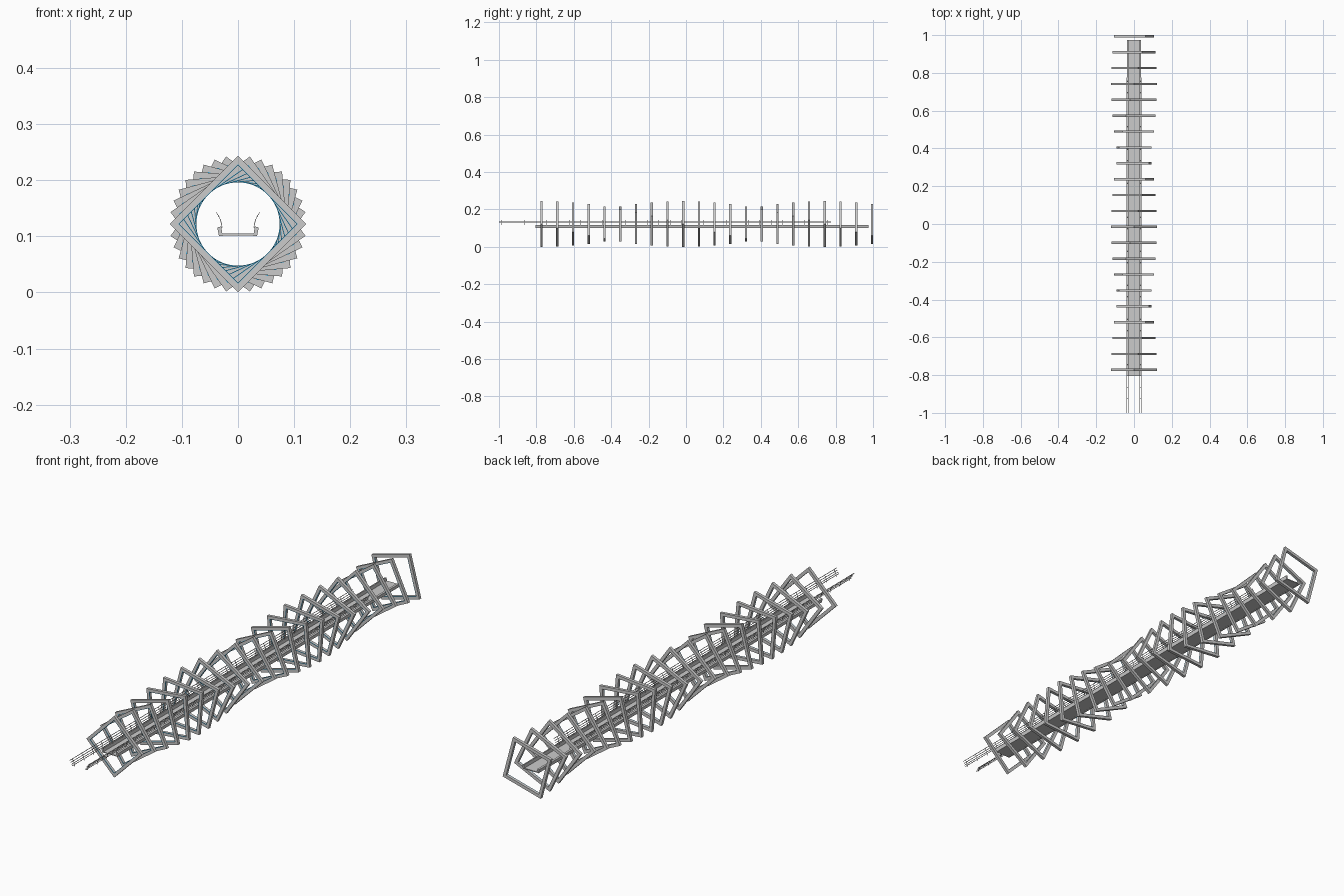
import bpy, bmesh, math
from mathutils import Matrix

if "Cube" in bpy.data.objects:
    bpy.data.objects.remove(bpy.data.objects["Cube"])

CZ = 0.122                      # height of the tunnel axis


def material(name, rgb):
    m = bpy.data.materials.new(name)
    m.diffuse_color = (*rgb, 1)
    m.use_nodes = True
    m.node_tree.nodes["Principled BSDF"].inputs["Base Color"].default_value = m.diffuse_color
    return m


grey = material("grey metal", (0.6, 0.6, 0.6))
blue = material("blue light", (0.03, 0.36, 0.65))


def finish(bm, name, mat):
    bmesh.ops.recalc_face_normals(bm, faces=bm.faces)
    me = bpy.data.meshes.new(name)
    bm.to_mesh(me)
    bm.free()
    me.materials.append(mat)
    ob = bpy.data.objects.new(name, me)
    bpy.context.collection.objects.link(ob)
    return ob


def prism(bm, pts, y0, y1):
    """Extrude an x-z outline along y."""
    a = [bm.verts.new((x, y0, z)) for x, z in pts]
    b = [bm.verts.new((x, y1, z)) for x, z in pts]
    bm.faces.new(a)
    bm.faces.new(b[::-1])
    for i in range(len(pts)):
        j = (i + 1) % len(pts)
        bm.faces.new((a[i], b[i], b[j], a[j]))


def square_ring(name, profile, mat):
    """Sweep a (radius, y) profile round a square, with mitred corners."""
    bm = bmesh.new()
    loops = [[bm.verts.new((sx * r, y, sz * r))
              for sx, sz in ((-1, -1), (1, -1), (1, 1), (-1, 1))] for r, y in profile]
    for k, p in enumerate(loops):
        q = loops[(k + 1) % len(loops)]
        for i in range(4):
            j = (i + 1) % 4
            bm.faces.new((p[i], p[j], q[j], q[i]))
    return finish(bm, name, mat)


# frame section with a small rebate at the inner front edge, filled by the light strip
OUT, MID, INN, H, D = 0.0863, 0.0756, 0.0741, 0.006, -0.0045
FRAME = [(OUT, -H), (MID, -H), (MID, D), (INN, D), (INN, H), (OUT, H)]
STRIP = [(MID, -H), (INN, -H), (INN, D), (MID, D)]

# twisting row of square frames
COUNT, FIRST, LAST = 22, -0.772, 0.994
for i in range(COUNT):
    y = FIRST + (LAST - FIRST) * i / (COUNT - 1)
    # positive rotation about y turns clockwise seen from the front
    place = Matrix.Translation((0, y, CZ)) @ Matrix.Rotation(math.radians(45 + 10 * i), 4, 'Y')
    square_ring(f"frame_{i + 1}", FRAME, grey).matrix_world = place
    square_ring(f"light_strip_{i + 1}", STRIP, blue).matrix_world = place

# walkway floor
bm = bmesh.new()
prism(bm, [(-0.029, 0.1015), (0.029, 0.1015), (0.029, 0.105), (-0.029, 0.105)], -0.805, 0.975)
finish(bm, "walkway_floor", grey)

CURB = [(0.027, 0.101), (0.034, 0.101), (0.037, 0.116), (0.030, 0.1175), (0.028, 0.106)]
POST = [(0.0285, 0.116), (0.0295, 0.1225), (0.0312, 0.129), (0.0345, 0.136), (0.0387, 0.143)]
T = 0.0006

for side, sx in (("left", -1), ("right", 1)):
    # leaning curb along the floor edge
    bm = bmesh.new()
    prism(bm, [(sx * x, z) for x, z in CURB], -0.805, 0.975)
    finish(bm, f"{side}_curb", grey)

    # curved railing posts
    bm = bmesh.new()
    outline = [(sx * (x - T), z) for x, z in POST] + [(sx * (x + T), z) for x, z in POST[::-1]]
    for k in range(30):
        y = -0.985 + k * 0.06
        prism(bm, outline, y - 0.0008, y + 0.0008)
    finish(bm, f"{side}_railing_posts", grey)

    # long thin rails
    bm = bmesh.new()
    for x, z in POST[1:]:
        prism(bm, [(sx * x + dx * 0.0008, z + dz * 0.0008)
                   for dx, dz in ((-1, -1), (1, -1), (1, 1), (-1, 1))], -1.0, 0.775)
    finish(bm, f"{side}_rails", grey)
